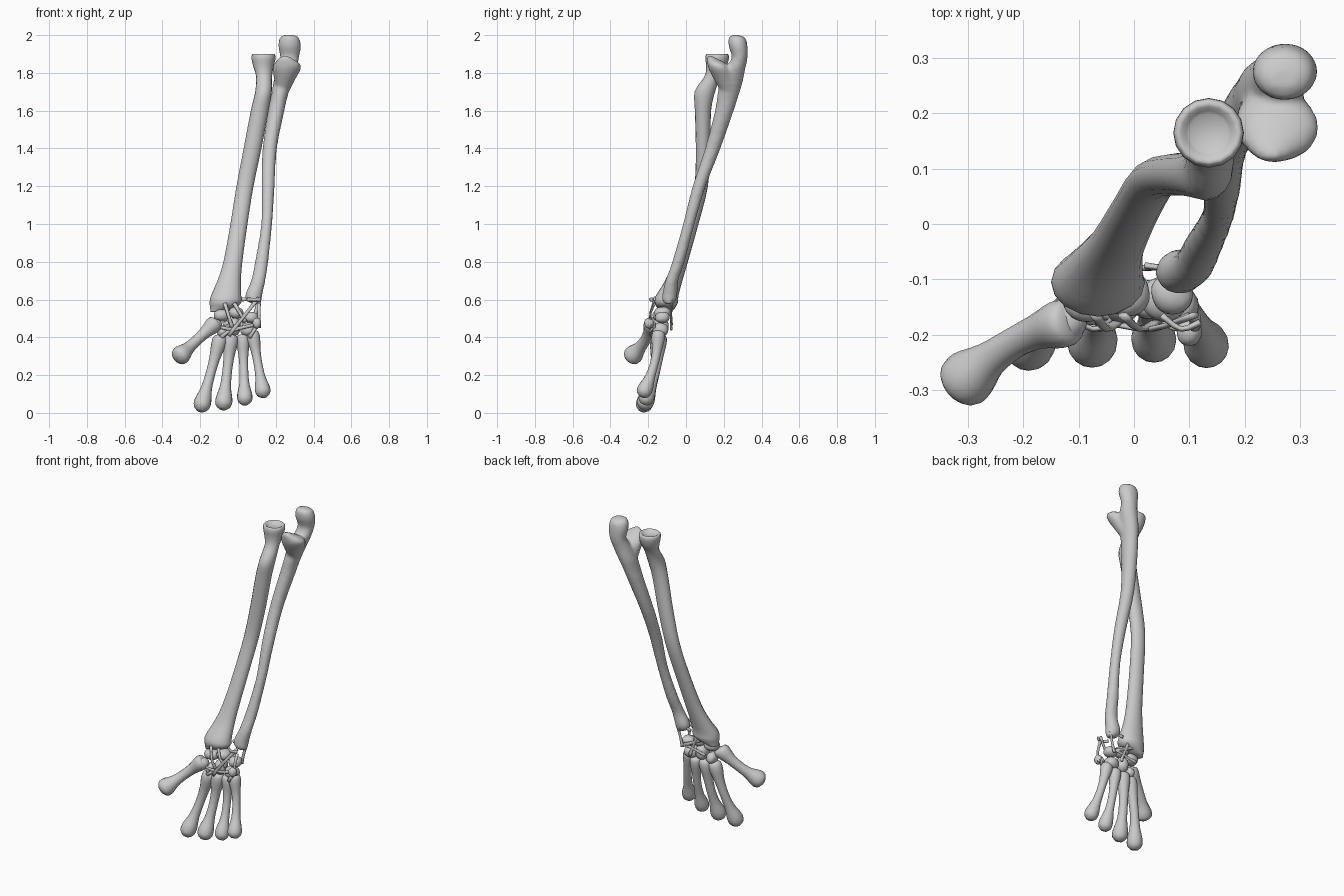
import bpy, bmesh, math, random
from mathutils import Vector, Matrix

cube = bpy.data.objects.get("Cube")
if cube:
    bpy.data.objects.remove(cube, do_unlink=True)
random.seed(4)

bone = bpy.data.materials.new("bone_grey")
bone.use_nodes = True
GREY = (0.6, 0.6, 0.6, 1)
bone.diffuse_color = GREY
bone.node_tree.nodes["Principled BSDF"].inputs["Base Color"].default_value = GREY


def finish(name, bm):
    """Turn a bmesh into a smooth shaded object."""
    bmesh.ops.recalc_face_normals(bm, faces=bm.faces)
    mesh = bpy.data.meshes.new(name)
    bm.to_mesh(mesh)
    bm.free()
    mesh.materials.append(bone)
    mesh.shade_smooth()
    obj = bpy.data.objects.new(name, mesh)
    bpy.context.scene.collection.objects.link(obj)
    return obj


def refine(stations, steps):
    """Catmull-Rom interpolation of (x, y, z, width, depth) stations."""
    pts = [Vector(s) for s in stations]
    out = []
    for i in range(len(pts) - 1):
        a, b, c = pts[max(i - 1, 0)], pts[i], pts[i + 1]
        d = pts[min(i + 2, len(pts) - 1)]
        for k in range(steps):
            t = k / steps
            out.append(b + (c - a) * (t / 2)
                       + (a * 2 - b * 5 + c * 4 - d) * (t * t / 2)
                       + (b * 3 - a - c * 3 + d) * (t ** 3 / 2))
    return out + [pts[-1]]


def loft(bm, stations, level=True, sides=16, steps=3):
    """Skin elliptical rings, either level or square to the path."""
    path = refine(stations, steps)
    rings = []
    for i, s in enumerate(path):
        side, depth = Vector((1, 0, 0)), Vector((0, 1, 0))
        if not level:
            ahead, back = path[min(i + 1, len(path) - 1)], path[max(i - 1, 0)]
            along = Vector((ahead - back)[:3]).normalized()
            side = along.cross(depth).normalized()
            depth = side.cross(along)
        ring = []
        for k in range(sides):
            ang = math.tau * k / sides
            ring.append(bm.verts.new(Vector(s[:3]) + side * (s[3] * math.cos(ang))
                                     + depth * (s[4] * math.sin(ang))))
        rings.append(ring)
    for lower, upper in zip(rings, rings[1:]):
        for k in range(sides):
            n = (k + 1) % sides
            bm.faces.new((lower[k], lower[n], upper[n], upper[k]))
    bm.faces.new(rings[0])
    bm.faces.new(rings[-1])


def fuse(obj, size):
    """Blend overlapping lofts into one surface."""
    remesh = obj.modifiers.new("fuse", "REMESH")
    remesh.mode = "VOXEL"
    remesh.voxel_size = size
    remesh.use_smooth_shade = True
    soften = obj.modifiers.new("soften", "SMOOTH")
    soften.iterations = 4


# Radius: disc head, narrow neck, tuberosity, flared wrist end
bm = bmesh.new()
loft(bm, [
    (.135, .165, 1.885, .035, .035), (.135, .165, 1.9, .056, .054),
    (.135, .165, 1.88, .064, .063), (.135, .16, 1.83, .053, .053),
    (.138, .14, 1.78, .042, .043), (.135, .1, 1.7, .044, .054),
    (.115, .09, 1.6, .047, .043), (.077, .09, 1.4, .047, .038),
    (.037, .08, 1.2, .045, .036), (.005, .03, 1, .045, .036),
    (-.027, -.03, .8, .05, .04), (-.047, -.065, .7, .062, .046),
    (-.063, -.1, .62, .08, .06), (-.066, -.105, .585, .084, .062),
    (-.08, -.105, .56, .068, .05), (-.12, -.105, .535, .025, .03)])
finish("radius", bm)

# Ulna: shaft with the elbow hook, then the front shelf of the notch
bm = bmesh.new()
loft(bm, [
    (.27, .262, 2, .03, .018), (.272, .27, 1.985, .052, .045),
    (.273, .276, 1.94, .06, .05), (.273, .284, 1.88, .05, .042),
    (.26, .26, 1.82, .052, .054), (.237, .24, 1.75, .05, .06),
    (.22, .222, 1.68, .044, .057), (.203, .203, 1.6, .043, .05),
    (.168, .142, 1.4, .038, .041), (.159, .07, 1.2, .035, .035),
    (.152, .015, 1, .029, .031), (.125, -.04, .8, .035, .033),
    (.107, -.075, .7, .038, .034), (.085, -.085, .63, .045, .04),
    (.085, -.09, .595, .04, .036), (.1, -.09, .575, .018, .018)])
loft(bm, [
    (.235, .225, 1.7, .035, .04), (.248, .2, 1.77, .058, .055),
    (.258, .18, 1.82, .075, .06), (.26, .163, 1.85, .068, .05),
    (.25, .135, 1.878, .035, .025), (.25, .125, 1.89, .015, .012)])
fuse(finish("ulna", bm), .01)

# Carpals: two rows of lumpy pebbles, and one pea-shaped bone in front
carpals = {
    "scaphoid": ((-.085, -.135, .515), (.048, .045, .036)),
    "lunate": ((-.01, -.125, .53), (.042, .048, .034)),
    "triquetral": ((.07, -.125, .505), (.042, .042, .034)),
    "pisiform": ((.1, -.195, .475), (.024, .028, .03)),
    "trapezium": ((-.125, -.175, .465), (.042, .042, .036)),
    "trapezoid": ((-.08, -.145, .43), (.034, .042, .036)),
    "capitate": ((-.02, -.135, .455), (.038, .048, .052)),
    "hamate": ((.055, -.135, .44), (.046, .045, .04)),
}
for name, (centre, size) in carpals.items():
    bm = bmesh.new()
    bmesh.ops.create_icosphere(bm, subdivisions=2, radius=1)
    for v in bm.verts:
        boxy = max(abs(c) for c in v.co)
        v.co *= (.8 + .22 / boxy * .8) * random.uniform(.94, 1.06)
    bm.transform(Matrix.Translation(centre) @ Matrix.Diagonal((*size, 1)))
    obj = finish(name, bm)
    obj.modifiers.new("round", "SUBSURF").levels = 1

# Metacarpals: one shared knuckle profile along five bowed paths
PROFILE = [(0, .4), (.03, .85), (.12, .95), (.3, .7), (.5, .62),
           (.7, .72), (.86, 1.08), (.95, 1), (1, .45)]
metacarpals = {
    "thumb": ((-.11, -.175, .485), (-.325, -.3, .285), .046),
    "index": ((-.09, -.15, .41), (-.2, -.235, .01), .041),
    "middle": ((-.035, -.14, .415), (-.08, -.23, .02), .041),
    "ring": ((.025, -.135, .415), (.037, -.225, .045), .037),
    "little": ((.075, -.145, .435), (.137, -.235, .085), .037),
}
for finger, (base, tip, radius) in metacarpals.items():
    base, tip = Vector(base), Vector(tip)
    stations = []
    for t, r in PROFILE:
        p = base.lerp(tip, t) + Vector((0, .022 * math.sin(math.pi * t), 0))
        stations.append((*p, r * radius, r * radius))
    bm = bmesh.new()
    loft(bm, stations, level=False)
    finish(finger + "_metacarpal", bm)

# Ligaments: thin flat bands across the wrist, front and back
front = [(.11, .61, -.05, .41), (.05, .6, .12, .6), (-.07, .58, -.03, .45),
         (-.02, .58, .04, .48), (-.12, .46, -.03, .44), (.1, .47, -.03, .44),
         (.1, .46, .06, .4), (-.03, .45, -.09, .4), (.11, .58, .11, .45)]
rear = [(-.1, .58, .06, .5), (.02, .6, .1, .61), (-.08, .47, .07, .5),
        (.11, .6, .08, .48), (-.02, .57, .03, .44)]
for label, bands, y, bulge in (("palm", front, -.165, -.025), ("back", rear, -.075, -.005)):
    for i, (xa, za, xb, zb) in enumerate(bands):
        bm = bmesh.new()
        loft(bm, [(xa, y, za, .011, .006),
                  ((xa + xb) / 2, y + bulge, (za + zb) / 2, .009, .005),
                  (xb, y + bulge / 2, zb, .012, .006)], level=False, sides=8)
        finish(f"{label}_ligament_{i}", bm)
